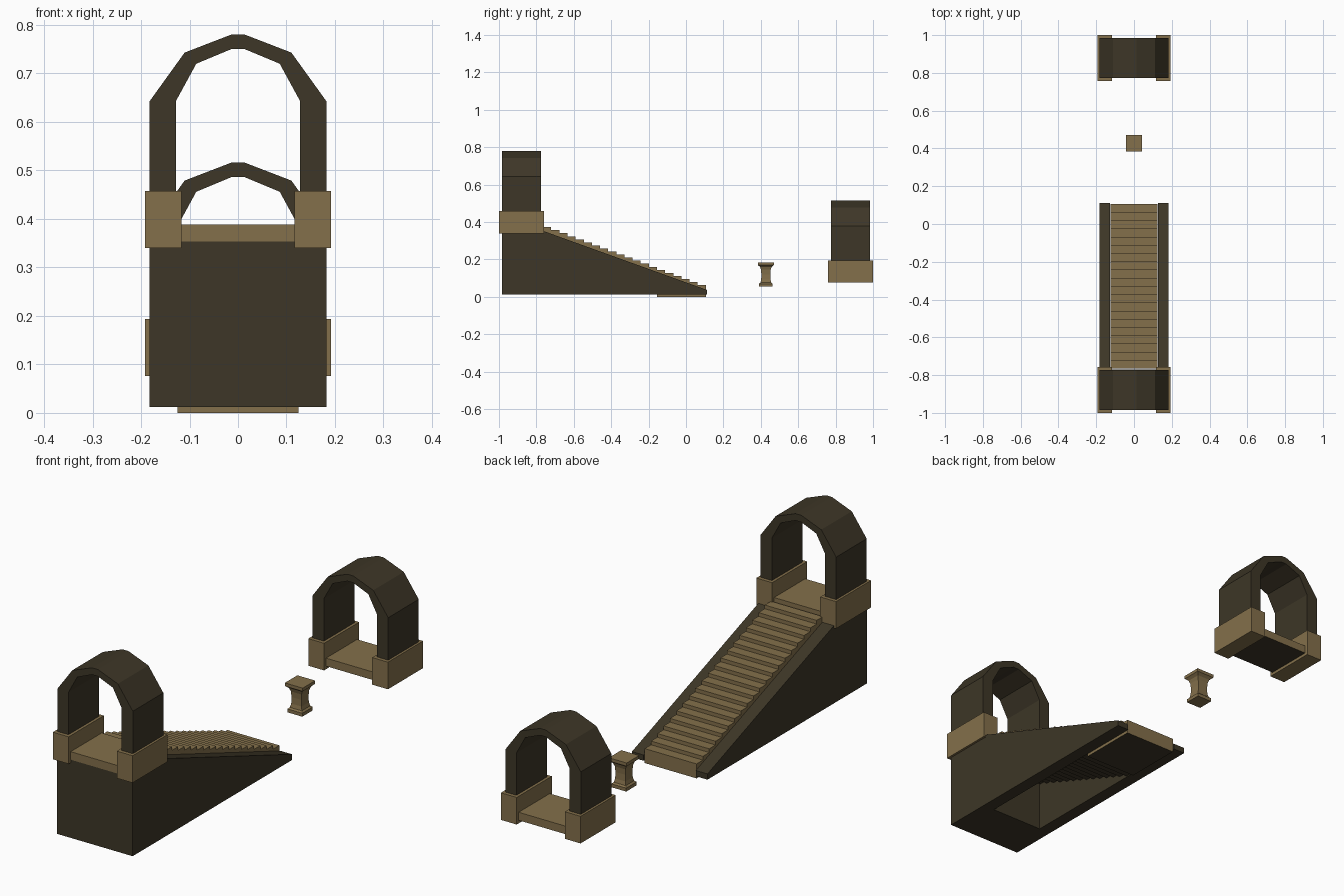
import bpy, bmesh

if "Cube" in bpy.data.objects:
    bpy.data.objects.remove(bpy.data.objects["Cube"])

def material(name, col):
    m = bpy.data.materials.new(name)
    m.diffuse_color = (*col, 1)
    m.use_nodes = True
    m.node_tree.nodes["Principled BSDF"].inputs["Base Color"].default_value = m.diffuse_color
    return m

TAN = material("light_stone", (0.23, 0.162, 0.07))
DARK = material("dark_stone", (0.047, 0.037, 0.02))

def finish(name, bm, mat, under=None):
    bmesh.ops.recalc_face_normals(bm, faces=bm.faces)
    me = bpy.data.meshes.new(name)
    me.materials.append(mat)
    if under:
        me.materials.append(under)
        for f in bm.faces:
            if f.normal.z < -0.9:
                f.material_index = 1
    bm.to_mesh(me)
    bm.free()
    ob = bpy.data.objects.new(name, me)
    bpy.context.collection.objects.link(ob)
    return ob

def box(bm, x0, x1, y0, y1, z0, z1):
    vs = bmesh.ops.create_cube(bm, size=1)["verts"]
    for v in vs:
        v.co = (x1 if v.co.x > 0 else x0, y1 if v.co.y > 0 else y0, z1 if v.co.z > 0 else z0)

def prism(bm, pts, axis, a, b):
    """Extrude a profile: axis 'x' takes (y, z) points, axis 'y' takes (x, z)."""
    co = (lambda p, t: (t, *p)) if axis == 'x' else (lambda p, t: (p[0], t, p[1]))
    face = bm.faces.new([bm.verts.new(co(p, a)) for p in pts])
    new = bmesh.ops.extrude_face_region(bm, geom=[face])["geom"]
    for v in new:
        if isinstance(v, bmesh.types.BMVert):
            v.co['xyz'.index(axis)] = b

# Gateway: arch, pair of plinths and floor slab, at floor height z
def gateway(prefix, yc, z):
    outer = [(0.182, -0.03), (0.182, 0.255), (0.11, 0.355), (0.014, 0.392)]
    inner = [(0.128, -0.03), (0.128, 0.255), (0.086, 0.332), (0.014, 0.362)]
    ring = lambda half: half + [(-x, h) for x, h in reversed(half)]
    pts = ring(outer) + ring(inner)[::-1]
    bm = bmesh.new()
    prism(bm, [(x, h + z) for x, h in pts], 'y', yc - 0.105, yc + 0.105)
    finish(prefix + "_arch", bm, DARK)
    bm = bmesh.new()
    for a, b in ((0.116, 0.192), (-0.192, -0.116)):
        box(bm, a, b, yc - 0.121, yc + 0.121, z - 0.048, z + 0.07)
    finish(prefix + "_plinths", bm, TAN)
    bm = bmesh.new()
    box(bm, -0.126, 0.126, yc - 0.107, yc + 0.107, z - 0.035, z)
    finish(prefix + "_floor", bm, TAN, DARK)

gateway("upper_gate", -0.879, 0.388)
gateway("lower_gate", 0.879, 0.124)

# Sloping side walls of the stair
bm = bmesh.new()
wall = [(-0.985, 0.012), (0.112, 0.012), (0.112, 0.037), (-0.765, 0.353), (-0.985, 0.353)]
for a, b in ((0.126, 0.182), (-0.182, -0.126)):
    prism(bm, wall, 'x', a, b)
finish("stair_walls", bm, DARK)

# Solid block under the upper landing
bm = bmesh.new()
box(bm, -0.126, 0.126, -0.985, -0.77, 0.012, 0.353)
finish("landing_block", bm, DARK)

# Staircase: one stepped profile, top and underside
N, RUN, RISE = 20, 0.0435, 0.0163
top, under = [], []
for i in range(N):
    y0, y1 = 0.106 - RUN * i, 0.106 - RUN * (i + 1)
    t = 0.063 + RISE * i
    low = max(0, t - 0.145)
    top += [(y0, t), (y1, t)]
    under += [(y0, low), (y1, low)]
outline = []
for p in top + under[::-1]:
    if not outline or p != outline[-1]:
        outline.append(p)
bm = bmesh.new()
prism(bm, outline, 'x', -0.125, 0.125)
bmesh.ops.dissolve_degenerate(bm, dist=1e-5, edges=bm.edges)
finish("stairs", bm, TAN, DARK)

# Square pedestal with flared cap and foot
profile = [(0.036, 0.055), (0.036, 0.07), (0.029, 0.076), (0.025, 0.092), (0.024, 0.12),
           (0.026, 0.145), (0.031, 0.16), (0.038, 0.166), (0.043, 0.17), (0.043, 0.184)]
bm = bmesh.new()
rings = [[bm.verts.new((sx * r, 0.427 + sy * r, z)) for sx, sy in ((1, 1), (-1, 1), (-1, -1), (1, -1))]
         for r, z in profile]
for a, b in zip(rings, rings[1:]):
    for k in range(4):
        bm.faces.new((a[k], a[k - 1], b[k - 1], b[k]))
bm.faces.new(rings[0])
bm.faces.new(rings[-1])
finish("pedestal", bm, TAN)
